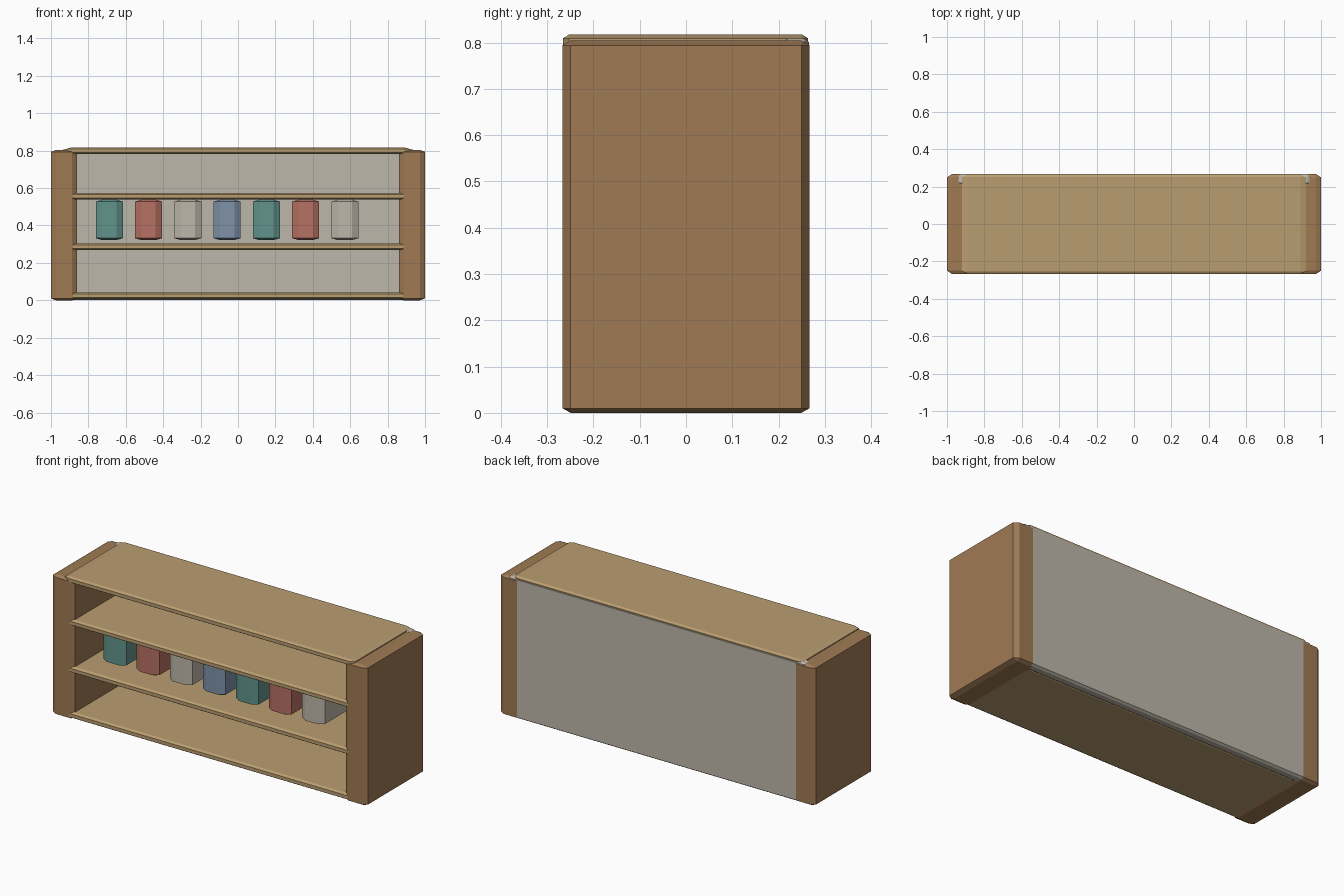
import bpy, bmesh
from itertools import product

cube = bpy.data.objects.get("Cube")
if cube:
    bpy.data.objects.remove(cube, do_unlink=True)


def linear(v):
    v /= 255
    return v / 12.92 if v <= 0.04045 else ((v + 0.055) / 1.055) ** 2.4


def material(name, *rgb):
    m = bpy.data.materials.new(name)
    colour = [linear(v) for v in rgb] + [1]
    m.diffuse_color = colour
    m.use_nodes = True
    m.node_tree.nodes["Principled BSDF"].inputs["Base Color"].default_value = colour
    return m


wood = material("brown wood", 160, 123, 84)
tan = material("tan wood", 185, 157, 112)
grey = material("warm grey", 190, 183, 170)
teal = material("teal", 98, 148, 140)
red = material("dusty red", 183, 113, 99)
blue = material("slate blue", 126, 146, 168)


def chamfered_box(name, low, high, cut, mat):
    """Box between two corners, each axis with its own chamfer width."""
    half = [(b - a) / 2 for a, b in zip(low, high)]
    bm = bmesh.new()
    for signs in product((-1, 1), repeat=3):
        for face_axis in range(3):
            bm.verts.new([s * (half[i] - (0 if i == face_axis else cut[i]))
                          for i, s in enumerate(signs)])
    bmesh.ops.convex_hull(bm, input=bm.verts[:])
    bmesh.ops.dissolve_limit(bm, angle_limit=0.01, verts=bm.verts[:], edges=bm.edges[:])
    bmesh.ops.recalc_face_normals(bm, faces=bm.faces[:])
    mesh = bpy.data.meshes.new(name)
    bm.to_mesh(mesh)
    bm.free()
    mesh.materials.append(mat)
    ob = bpy.data.objects.new(name, mesh)
    ob.location = [(a + b) / 2 for a, b in zip(low, high)]
    bpy.context.collection.objects.link(ob)
    return ob


# Thick end panels
for name, x in (("right_side", -0.93), ("left_side", 0.93)):
    chamfered_box(name, (x - 0.07, -0.267, 0), (x + 0.07, 0.267, 0.804),
                  (0.027, 0.018, 0.01), wood)

# Back panel
chamfered_box("back_panel", (-0.945, 0.21, 0.003), (0.945, 0.266, 0.809),
              (0.02, 0.012, 0.008), grey)

# Shelves, the last one being the top board
for name, z, back in (("bottom_shelf", 0.007, 0.22), ("lower_shelf", 0.268, 0.22),
                      ("upper_shelf", 0.538, 0.22), ("top_board", 0.781, 0.264)):
    chamfered_box(name, (-0.92, -0.266, z), (0.92, back, z + 0.036),
                  (0.03, 0.013, 0.008), tan)

# Row of containers on the middle level
for i, mat in enumerate((teal, red, grey, blue, teal, red, grey)):
    x = -0.688 + 0.21 * i
    chamfered_box(f"container_{i + 1}", (x - 0.072, -0.155, 0.322), (x + 0.072, 0.115, 0.538),
                  (0.034, 0.022, 0.01), mat)
